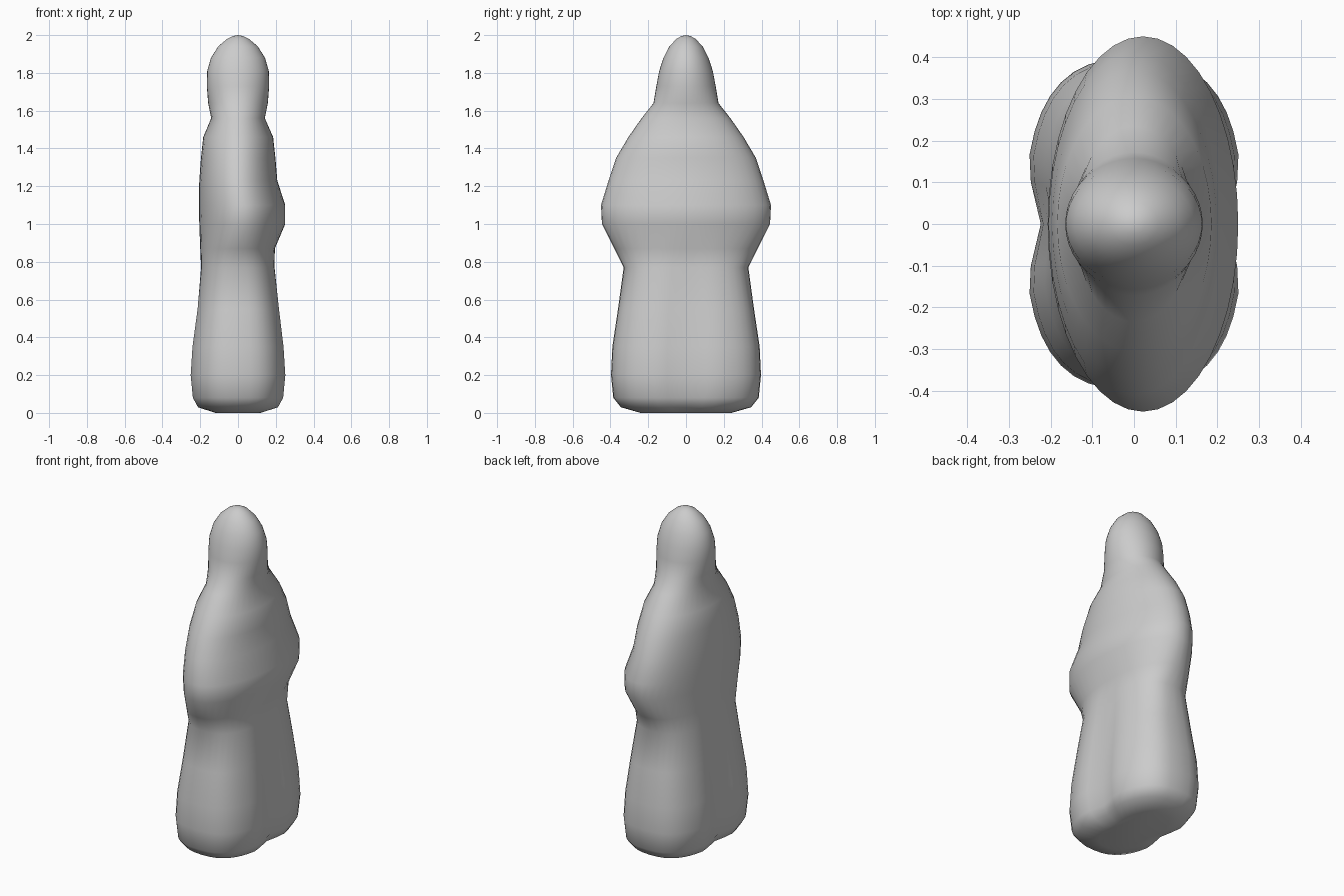
import bpy, bmesh
from math import sin, cos, pi

cube = bpy.data.objects.get("Cube")
if cube:
    bpy.data.objects.remove(cube, do_unlink=True)

# Plain grey clay
clay = bpy.data.materials.new("grey_clay")
clay.use_nodes = True
colour = (0.6, 0.6, 0.6, 1)
clay.diffuse_color = colour
bsdf = clay.node_tree.nodes["Principled BSDF"]
bsdf.inputs["Base Color"].default_value = colour
bsdf.inputs["Roughness"].default_value = 0.8

SIDES = 40

# Each ring: height, back x, front x, half depth y, squareness, groove depth
robe = [
    (0.0, -.13, .13, .24, 2.3, .1),
    (.03, -.22, .22, .345, 2.6, .14),
    (.08, -.248, .248, .385, 2.7, .14),
    (.2, -.26, .26, .397, 2.7, .14),
    (.35, -.25, .25, .39, 2.7, .13),
    (.55, -.222, .225, .36, 2.7, .1),
    (.77, -.202, .2, .33, 2.5, .05),
]
torso = [
    (.87, -.2, .195, .38, 2.2, 0),
    (1.0, -.205, .25, .445, 2, 0),
    (1.1, -.207, .25, .45, 2, 0),
    (1.23, -.205, .208, .41, 2, 0),
    (1.35, -.196, .198, .37, 2, 0),
    (1.46, -.184, .186, .305, 2, 0),
    (1.56, -.142, .142, .235, 2, 0),
]
head = [
    (1.64, -.158, .158, .172, 2, 0),
    (1.73, -.165, .165, .157, 2, 0),
    (1.81, -.163, .163, .142, 2, 0),
    (1.88, -.143, .143, .119, 2, 0),
    (1.94, -.105, .105, .088, 2, 0),
    (1.98, -.058, .058, .051, 2, 0),
    (1.995, -.028, .028, .024, 2, 0),
]


def power(v, n):
    return abs(v) ** (2 / n) * (1 if v >= 0 else -1)


def ring(bm, z, back, front, depth, n, groove):
    """Rounded cross-section with a groove between the two robe lobes."""
    verts = []
    for i in range(SIDES):
        t = 2 * pi * i / SIDES
        y = depth * power(sin(t), n)
        dent = 1 - groove * max(0, 1 - abs(y) / .14)
        x = (back + front) / 2 + (front - back) / 2 * power(cos(t), n) * dent
        verts.append(bm.verts.new((x, y, z)))
    return verts


# One continuous robed figure
bm = bmesh.new()
rings = [ring(bm, *r) for r in robe + torso + head]
for low, high in zip(rings, rings[1:]):
    for i in range(SIDES):
        j = (i + 1) % SIDES
        bm.faces.new((low[i], low[j], high[j], high[i]))
bm.faces.new(rings[0][::-1])
tip = bm.verts.new((0, 0, 2))
for i in range(SIDES):
    bm.faces.new((rings[-1][i], rings[-1][(i + 1) % SIDES], tip))
bmesh.ops.recalc_face_normals(bm, faces=bm.faces)
for f in bm.faces:
    f.smooth = True

mesh = bpy.data.meshes.new("robed_figure")
bm.to_mesh(mesh)
bm.free()
mesh.materials.append(clay)
figure = bpy.data.objects.new("robed_figure", mesh)
bpy.context.collection.objects.link(figure)
